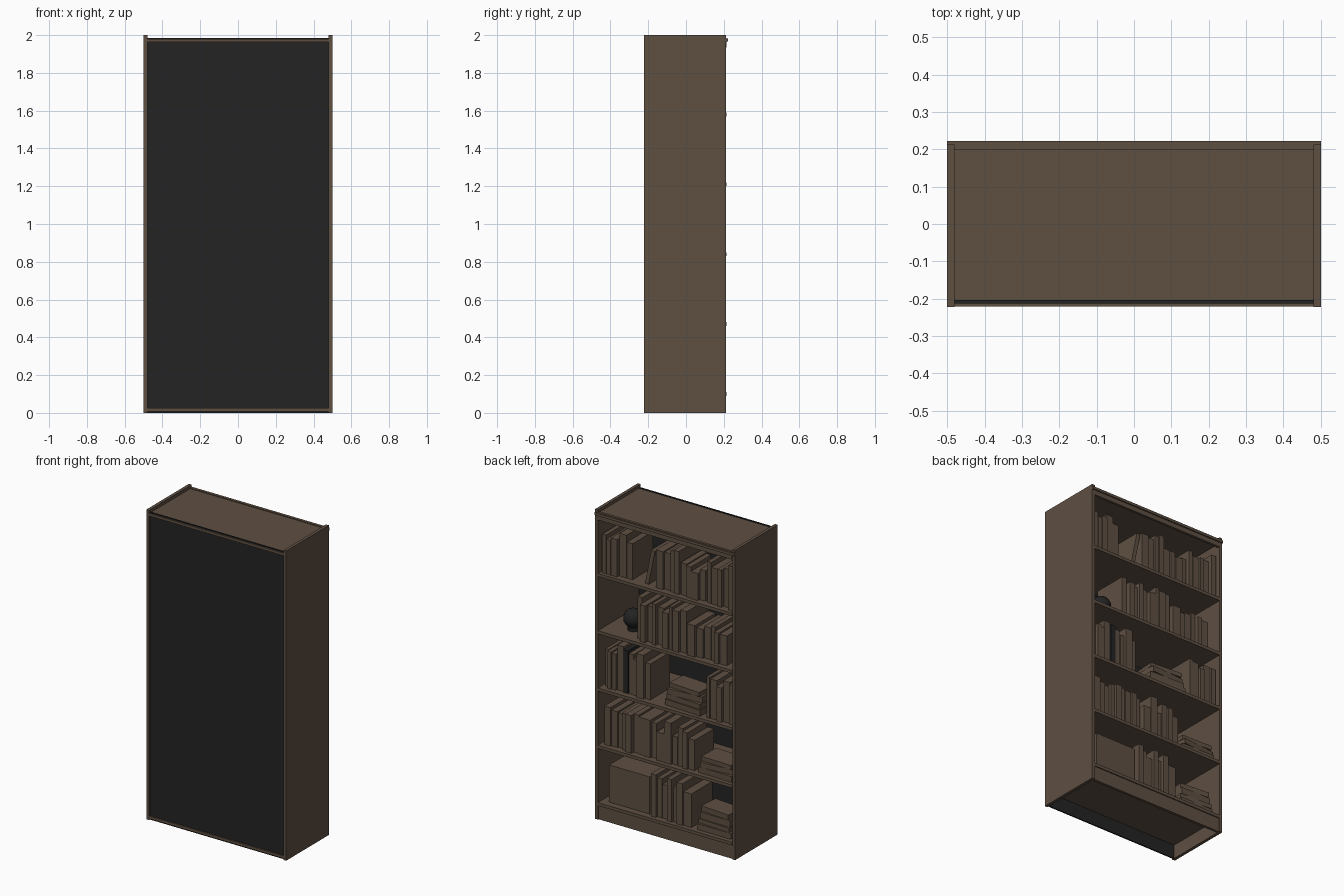
import bpy, math, random
from mathutils import Matrix

if "Cube" in bpy.data.objects:
    bpy.data.objects.remove(bpy.data.objects["Cube"])

random.seed(4)


def material(name, rgb):
    m = bpy.data.materials.new(name)
    m.diffuse_color = (*rgb, 1)
    m.use_nodes = True
    m.node_tree.nodes["Principled BSDF"].inputs["Base Color"].default_value = m.diffuse_color
    return m


BROWN = material("brown wood", (0.113, 0.079, 0.055))
DARK = material("charcoal", (0.017, 0.017, 0.017))


def box(name, x0, x1, y0, y1, z0, z1, mat=BROWN, turn=0, lean=0):
    """Box from its bounds; turn is about z, lean is about y at the base."""
    bpy.ops.mesh.primitive_cube_add(size=1)
    o = bpy.context.object
    o.name = o.data.name = name
    h = z1 - z0
    o.data.transform(Matrix.Translation((0, 0, h / 2)) @ Matrix.Diagonal((x1 - x0, y1 - y0, h, 1)))
    o.location = ((x0 + x1) / 2, (y0 + y1) / 2, z0)
    o.rotation_euler = (0, lean, turn)
    o.data.materials.append(mat)
    return o


# Case: sides, top, panel, rails
for s, n in ((-1, "left"), (1, "right")):
    box("side_panel_" + n, s * 0.49 - 0.01, s * 0.49 + 0.01, -0.222, 0.213, 0, 2)
box("top_board", -0.48, 0.48, -0.204, 0.2, 1.96, 1.98)
box("top_rail", -0.48, 0.48, 0.198, 0.214, 1.935, 1.985)
box("top_lip", -0.5, 0.5, 0.2, 0.222, 1.965, 1.982)
box("closing_panel", -0.48, 0.48, -0.213, -0.204, 0.0, 1.985, DARK)
box("panel_top_strip", -0.48, 0.48, -0.221, -0.213, 1.963, 1.98)
box("panel_bottom_strip", -0.48, 0.48, -0.221, -0.213, 0.008, 0.025)
box("kick_board", -0.48, 0.48, 0.19, 0.207, 0, 0.09)

# Shelves
floors = [0.11 + 0.37 * i for i in range(5)]
for i, z in enumerate(floors):
    box(f"shelf_{i + 1}", -0.48, 0.48, -0.204, 0.214, z - 0.02, z)


def book(name, x, w, h, z, mat=BROWN, lean=0):
    """Closed book: two covers and a spine around a slightly smaller page block."""
    front = random.uniform(0.165, 0.195)
    depth = random.uniform(0.19, 0.23)
    box(name, x - w, x, front - depth, front, z, z + h, mat, lean=lean)


def row(name, z, x0, x1, low, high, n, dark=()):
    """Row of n upright books filling x0 (high x) down to x1."""
    ws = [random.uniform(0.7, 1.4) for _ in range(n)]
    k = (x0 - x1) / sum(ws)
    x = x0
    for i, w in enumerate(ws):
        book(f"{name}_{i + 1}", x, w * k - 0.003, random.uniform(low, high), z,
             DARK if i in dark else BROWN)
        x -= w * k


def pile(name, z, x, thick, w=0.24):
    """Pile of lying books, each turned a little."""
    for i, t in enumerate(thick):
        ww = w - 0.012 * i
        box(f"{name}_{i + 1}", x - ww / 2, x + ww / 2, 0.01 + 0.01 * i, 0.185 - 0.005 * i,
            z, z + t - 0.002, turn=random.uniform(-0.1, 0.1))
        z += t


f1, f2, f3, f4, f5 = floors
# Bottom shelf: storage box, books, pile
box("storage_box", 0.14, 0.43, -0.06, 0.17, f1, f1 + 0.24)
row("bottom_book", f1, 0.12, -0.17, 0.21, 0.29, 7)
pile("bottom_pile", f1, -0.33, (0.04, 0.03, 0.045, 0.035))

# Second shelf
row("second_book", f2, 0.455, 0.09, 0.22, 0.29, 9)
row("second_book_b", f2, 0.08, -0.19, 0.18, 0.27, 6)
pile("second_pile", f2, -0.34, (0.04, 0.035, 0.03))

# Third shelf
row("third_book", f3, 0.46, 0.13, 0.23, 0.29, 9, dark=(4,))
pile("third_pile", f3, -0.11, (0.04, 0.035, 0.04, 0.03), 0.26)
row("third_book_b", f3, -0.275, -0.475, 0.21, 0.27, 5)

# Fourth shelf: ornament and long row
bpy.ops.mesh.primitive_uv_sphere_add(segments=16, ring_count=10, radius=0.06, location=(0.32, 0.08, f4 + 0.075))
orb = bpy.context.object
orb.name = "round_ornament"
orb.data.materials.append(DARK)
bpy.ops.object.shade_smooth_by_angle(angle=math.radians(40))
bpy.ops.mesh.primitive_cylinder_add(vertices=16, radius=0.035, depth=0.02, location=(0.32, 0.08, f4 + 0.01))
bpy.context.object.name = "ornament_foot"
bpy.context.object.data.materials.append(DARK)
row("fourth_book", f4, 0.23, -0.13, 0.23, 0.29, 9)
row("fourth_book_b", f4, -0.14, -0.42, 0.18, 0.23, 6)

# Fifth shelf: rows with one leaning book
row("fifth_book", f5, 0.465, 0.26, 0.22, 0.29, 5)
book("leaning_book", 0.17, 0.025, 0.23, f5 + 0.005, lean=-0.2)
row("fifth_book_b", f5, 0.09, -0.08, 0.2, 0.28, 4)
row("fifth_book_c", f5, -0.085, -0.26, 0.17, 0.21, 4)
row("fifth_book_d", f5, -0.275, -0.475, 0.23, 0.29, 5)
